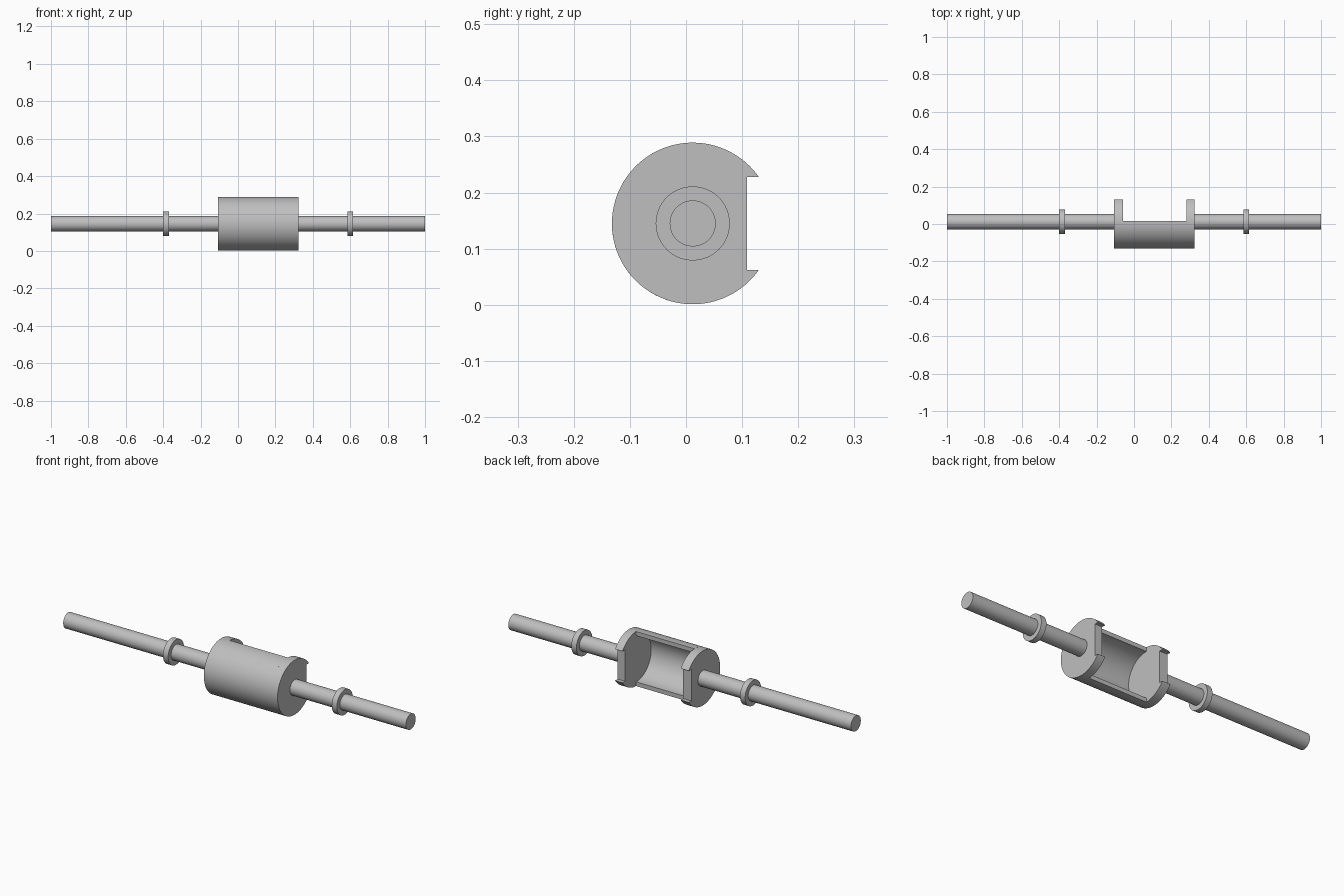
import bpy
import bmesh
from math import radians, cos, sin, asin, acos, pi

if "Cube" in bpy.data.objects:
    bpy.data.objects.remove(bpy.data.objects["Cube"], do_unlink=True)

AXIS_Y, AXIS_Z = 0.012, 0.145
DRUM_R, BORE_R = 0.144, 0.122

steel = bpy.data.materials.new("grey steel")
steel.use_nodes = True
GREY = (0.52, 0.52, 0.52, 1)
steel.diffuse_color = GREY
steel.node_tree.nodes["Principled BSDF"].inputs["Base Color"].default_value = GREY


def arc(radius, start, end, steps):
    """Points around the shaft axis, as (y, z) offsets."""
    angles = [start + (end - start) * i / steps for i in range(steps + 1)]
    return [(radius * cos(a), radius * sin(a)) for a in angles]


def extrude_x(name, profile, x0, x1):
    """Extrude a (y, z) outline along x."""
    bm = bmesh.new()
    face = bm.faces.new([bm.verts.new((x0, AXIS_Y + y, AXIS_Z + z)) for y, z in profile])
    result = bmesh.ops.extrude_face_region(bm, geom=[face])
    moved = [v for v in result["geom"] if isinstance(v, bmesh.types.BMVert)]
    bmesh.ops.translate(bm, verts=moved, vec=(x1 - x0, 0, 0))
    bmesh.ops.recalc_face_normals(bm, faces=bm.faces)
    mesh = bpy.data.meshes.new(name)
    bm.to_mesh(mesh)
    bm.free()
    mesh.materials.append(steel)
    obj = bpy.data.objects.new(name, mesh)
    bpy.context.collection.objects.link(obj)
    bpy.ops.object.select_all(action="DESELECT")
    obj.select_set(True)
    bpy.context.view_layer.objects.active = obj
    bpy.ops.object.shade_smooth_by_angle(angle=radians(30))


def circle(radius):
    return arc(radius, 0, 2 * pi, 64)[:-1]


# Two shafts, each with a collar
extrude_x("right_shaft", circle(0.041), -1.0, -0.107)
extrude_x("left_shaft", circle(0.041), 0.323, 1.0)
extrude_x("right_collar", circle(0.066), -0.4, -0.37)
extrude_x("left_collar", circle(0.066), 0.585, 0.615)

# Drum end plates with a square notch in the back
NOTCH_Y, NOTCH_Z = 0.097, 0.083
lip = asin(NOTCH_Z / DRUM_R)
plate = arc(DRUM_R, lip, 2 * pi - lip, 80) + [(NOTCH_Y, -NOTCH_Z), (NOTCH_Y, NOTCH_Z)]
extrude_x("right_end_plate", plate, -0.107, -0.06)
extrude_x("left_end_plate", plate, 0.28, 0.323)

# Half-round shell joining the plates, open at the back
EDGE_Y = 0.004
outer, inner = acos(EDGE_Y / DRUM_R), acos(EDGE_Y / BORE_R)
shell = arc(DRUM_R, outer, 2 * pi - outer, 64) + arc(BORE_R, 2 * pi - inner, inner, 64)
extrude_x("drum_shell", shell, -0.06, 0.28)
